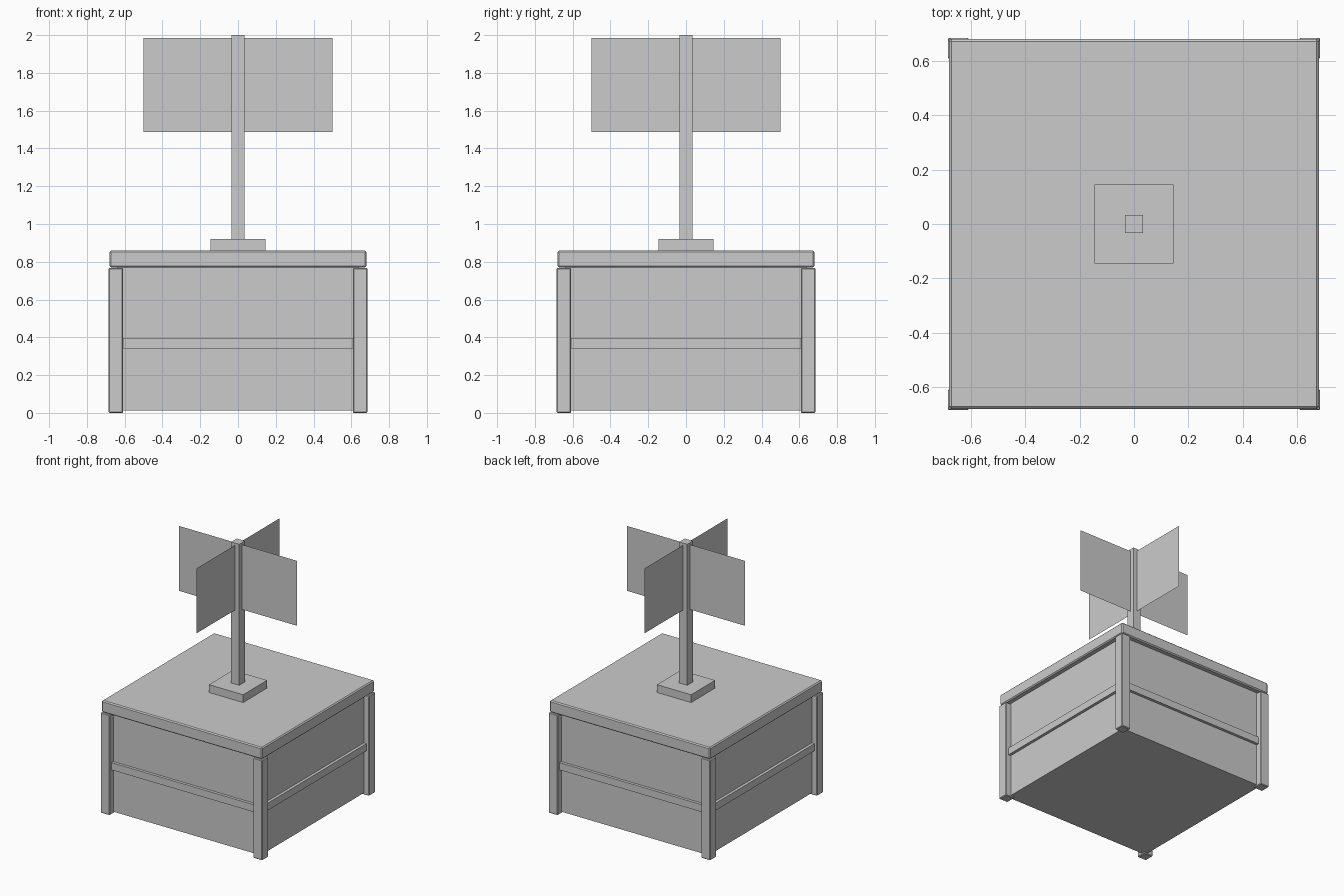
import bpy, bmesh
from mathutils import Matrix
from math import pi

if "Cube" in bpy.data.objects:
    bpy.data.objects.remove(bpy.data.objects["Cube"])


def box(name, lo, hi, bevel=0.0):
    """Axis-aligned box between two corners, with optional chamfered edges."""
    bm = bmesh.new()
    bmesh.ops.create_cube(bm, size=1)
    for v in bm.verts:
        v.co = [(a + b) / 2 + c * (b - a) for a, b, c in zip(lo, hi, v.co)]
    if bevel:
        bmesh.ops.bevel(bm, geom=bm.edges[:], offset=bevel, segments=1,
                        profile=0.5, affect='EDGES')
    return finish(name, bm)


def finish(name, bm):
    mesh = bpy.data.meshes.new(name)
    bm.to_mesh(mesh)
    bm.free()
    ob = bpy.data.objects.new(name, mesh)
    bpy.context.collection.objects.link(ob)
    return ob


# Crate body and lid
box("crate_body", (-0.64, -0.64, 0.012), (0.64, 0.64, 0.77))
box("crate_lid", (-0.68, -0.68, 0.77), (0.68, 0.68, 0.86), 0.008)

# Corner posts
for sx in (-1, 1):
    for sy in (-1, 1):
        xs = sorted((sx * 0.608, sx * 0.685))
        ys = sorted((sy * 0.608, sy * 0.685))
        box("corner_post", (xs[0], ys[0], 0), (xs[1], ys[1], 0.768), 0.005)

# Sign base and pole
box("pole_base", (-0.145, -0.145, 0.86), (0.145, 0.145, 0.92))
box("sign_pole", (-0.034, -0.034, 0.92), (0.034, 0.034, 2.0))

# Side rails and thin sign boards, one per side
for i in range(4):
    turn = Matrix.Rotation(i * pi / 2, 4, 'Z')
    rail = box("side_rail", (-0.608, -0.662, 0.34), (0.608, -0.63, 0.396))
    rail.data.transform(turn)

    bm = bmesh.new()
    corners = [(0.034, 1.488), (0.5, 1.488), (0.5, 1.985), (0.034, 1.985)]
    bm.faces.new([bm.verts.new((x, 0, z)) for x, z in corners])
    board = finish("sign_board", bm)
    board.data.transform(turn)
